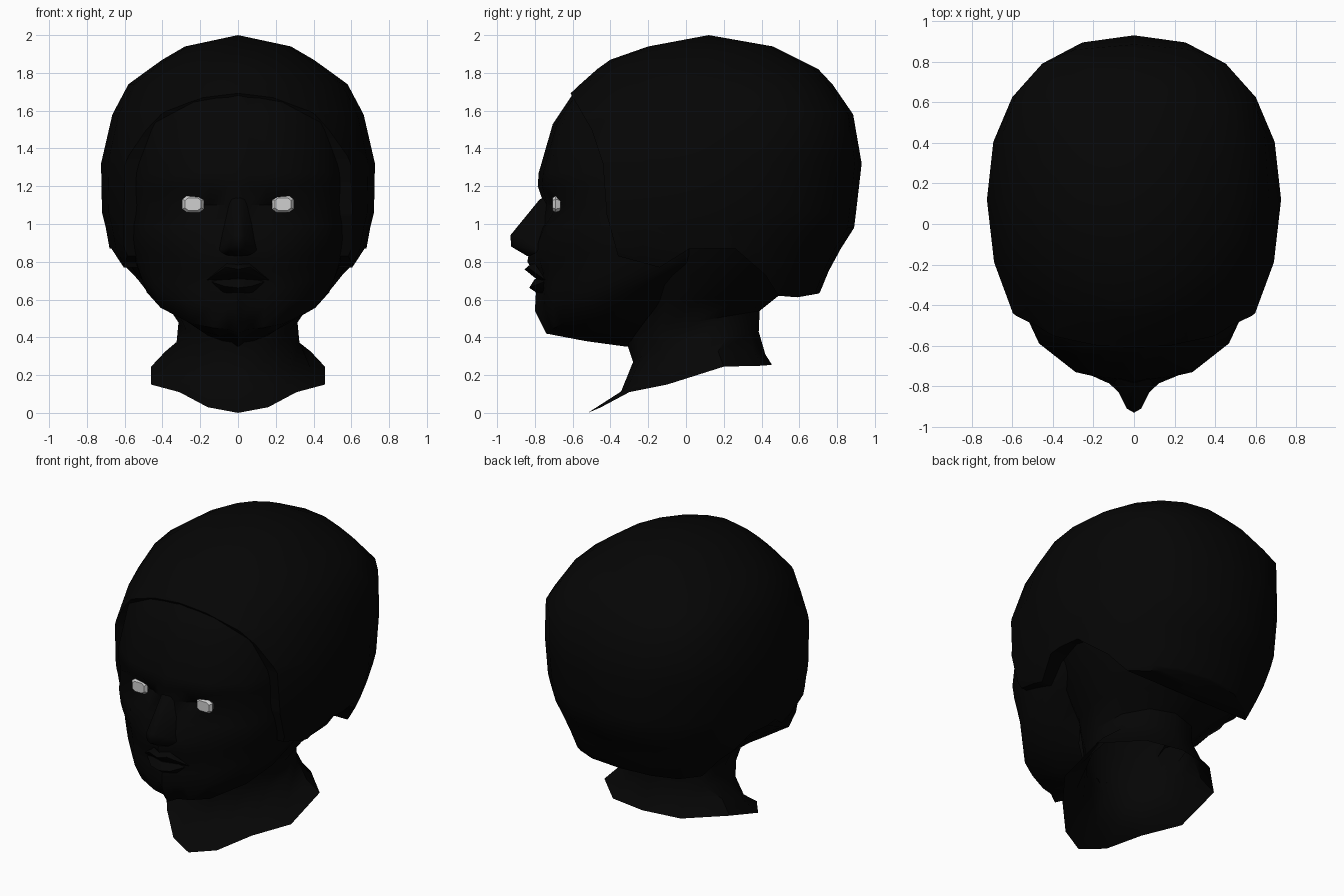
import bpy, bmesh, math

if "Cube" in bpy.data.objects:
    bpy.data.objects.remove(bpy.data.objects["Cube"])


def material(name, value):
    m = bpy.data.materials.new(name)
    m.diffuse_color = (value, value, value, 1)
    m.use_nodes = True
    m.node_tree.nodes["Principled BSDF"].inputs["Base Color"].default_value = m.diffuse_color
    return m


BLACK = material("matte black", 0.0016)
WHITE = material("eye white", 0.62)


def finish(name, bm, mat, angle=50):
    bmesh.ops.recalc_face_normals(bm, faces=bm.faces[:])
    me = bpy.data.meshes.new(name)
    bm.to_mesh(me)
    bm.free()
    me.materials.append(mat)
    ob = bpy.data.objects.new(name, me)
    bpy.context.collection.objects.link(ob)
    smooth(ob, angle)
    return ob


def smooth(ob, angle):
    bpy.ops.object.select_all(action='DESELECT')
    ob.select_set(True)
    bpy.context.view_layer.objects.active = ob
    bpy.ops.object.shade_smooth_by_angle(angle=math.radians(angle))


def power(value, e):
    return math.copysign(abs(value) ** e, value)


def loft(bm, rows, closed):
    """Join rows of points into quads and return the vertex rows."""
    vr = [[bm.verts.new(p) for p in row] for row in rows]
    n = len(vr[0])
    for a, b in zip(vr, vr[1:]):
        for i in range(n if closed else n - 1):
            j = (i + 1) % n
            bm.faces.new((a[i], a[j], b[j], b[i]))
    return vr


def hull(name, points, mat, angle=40):
    """Convex solid from half of its points, mirrored in x."""
    bm = bmesh.new()
    for x, y, z in points:
        bm.verts.new((x, y, z))
        if x:
            bm.verts.new((-x, y, z))
    bmesh.ops.convex_hull(bm, input=bm.verts[:])
    loose = [v for v in bm.verts if not v.link_faces]
    bmesh.ops.delete(bm, geom=loose, context='VERTS')
    return finish(name, bm, mat, angle)


# Hair: skull volume made of rings (z, front y, back y, half width, back squareness)
SKULL = [(.58, -.6, .66, .52, .78), (.64, -.7, .71, .55, .78), (.75, -.9, .755, .62, .86),
         (.87, -1.0, .82, .68, .92), (.98, -.95, .89, .70, .92), (1.06, -.90, .90, .72, .91),
         (1.32, -.88, .93, .725, .89), (1.58, -.73, .885, .665, .69),
         (1.74, -.56, .775, .58, .83), (1.82, -.47, .70, .47, .9),
         (1.87, -.40, .60, .40, .95), (1.94, -.20, .46, .28, 1.0)]
YC, N = 0.12, 20
rows = []
for z, f, b, w, sq in SKULL:
    row = []
    for i in range(N):
        t = 2 * math.pi * i / N
        s, c = math.sin(t), math.cos(t)
        e = sq if c > 0 else 1.06 if z > 1.7 else 1.0
        y = YC + ((b - YC) * c ** e if c > 0 else (YC - f) * c)
        row.append((w * power(s, e), y, z))
    rows.append(row)
bm = bmesh.new()
vr = loft(bm, rows, True)
apex = bm.verts.new((0, YC, 2.0))
for i in range(N):
    bm.faces.new((vr[-1][i], vr[-1][(i + 1) % N], apex))
bm.faces.new(vr[0])
hair = finish("hair", bm, BLACK)

# Hairline: side outline extruded across the head, kept by intersection
OUTLINE = [(-.8, 1.75), (-.61, 1.69), (-.5, 1.5), (-.44, 1.32), (-.42, 1.05),
           (-.36, .83), (-.14, .77), (.02, .87), (.26, .87), (.42, .73),
           (.49, .62), (.59, .612), (.72, .635), (1.2, .64), (1.2, 2.2), (-.8, 2.2)]
bm = bmesh.new()
vr = loft(bm, [[(x, y, z) for y, z in OUTLINE] for x in (-1, 1)], True)
for r in vr:
    bm.faces.new(r)
cutter = finish("hairline_cutter", bm, BLACK)
cutter.hide_render = True
bpy.context.view_layer.objects.active = hair
mod = hair.modifiers.new("hairline", 'BOOLEAN')
mod.operation, mod.solver, mod.object = 'INTERSECT', 'EXACT', cutter
bpy.ops.object.modifier_apply(modifier=mod.name)
bpy.data.objects.remove(cutter)
smooth(hair, 50)

# Face: rows (front z, front y, half width, back z, roundness)
FACE = [(.35, -.31, .33, .75, .8), (.38, -.53, .41, .75, .8), (.42, -.74, .525, .79, .8),
        (.54, -.80, .555, .83, .8), (.63, -.795, .575, .87, .8), (.73, -.795, .59, .90, .8),
        (.80, -.795, .595, .92, .85), (.86, -.79, .60, .95, .9), (.98, -.775, .60, 1.0, 1),
        (1.1, -.75, .60, 1.1, 1), (1.2, -.785, .60, 1.2, 1), (1.27, -.78, .60, 1.27, 1),
        (1.53, -.705, .56, 1.53, 1), (1.68, -.605, .47, 1.68, 1), (1.77, -.45, .30, 1.77, 1)]
U = [0, .1, .25, .48, .78, .92, 1, .85]      # sideways fraction
V = [0, .02, .03, .07, .25, .48, 1, 1.25]    # backward fraction
MUZZLE = {.73: (0, .005, .01), .80: (.045, .045, .02), .86: (.04, .03, .01)}
rows = []
for zf, f, w, zb, p in FACE:
    half = []
    for k, (u, v) in enumerate(zip(U, V)):
        v = v ** p
        shift = .05 if zf == 1.1 and k in (2, 3) else 0      # eye sockets
        if k < 3 and zf in MUZZLE:
            shift = -MUZZLE[zf][k]
        half.append((u * w, f - f * v + shift, zf + (zb - zf) * v ** .9))
    rows.append([(-x, y, z) for x, y, z in half[:0:-1]] + half)
bm = bmesh.new()
loft(bm, rows, False)
finish("face", bm, BLACK)

# Neck: collar rim and crease as half outlines, then rings
# (front y, front z, back y, back z, half width)
RIM = [(0, -.52, 0), (.16, -.45, .03), (.31, -.30, .11), (.46, -.10, .15),
       (.46, .20, .245), (.25, .41, .25), (0, .455, .255)]
CREASE = [(0, -.345, .11), (.14, -.31, .135), (.27, -.22, .175), (.385, -.05, .235),
          (.385, .17, .325), (.22, .36, .32), (0, .42, .31)]
NECK = [(-.28, .27, .385, .43, .325), (-.31, .36, .39, .54, .315),
        (-.30, .58, .49, .62, .40), (-.30, .72, .62, .74, .54), (-.30, .88, .72, .88, .63)]
rows = [h + [(-x, y, z) for x, y, z in h[5:0:-1]] for h in (RIM, CREASE)]
for f, zf, b, zb, w in NECK:
    row = []
    for i in range(12):
        t = 2 * math.pi * i / 12
        s = (1 - math.cos(t)) / 2
        row.append((w * power(math.sin(t), .95), f + (b - f) * s, zf + (zb - zf) * s ** .6))
    rows.append(row)
bm = bmesh.new()
loft(bm, rows, True)
finish("neck", bm, BLACK, 40)

# Nose
hull("nose", [(.035, -.735, 1.15), (0, -.775, 1.13), (.035, -.91, .94), (0, -.93, .94),
              (.04, -.90, .88), (0, -.925, .88), (.105, -.77, .86), (.08, -.75, .97),
              (0, -.84, .83), (.06, -.82, .835)], BLACK, 50)

# Lips
hull("upper_lip", [(.17, -.74, .70), (.065, -.84, .772), (0, -.855, .76),
                   (0, -.80, .715), (.06, -.80, .79), (0, -.82, .79)], BLACK)
hull("lower_lip", [(.16, -.735, .70), (.07, -.815, .67), (0, -.83, .662), (0, -.79, .635),
                   (.08, -.75, .635), (0, -.80, .71)], BLACK)

# Eyes: flattened bevelled blocks
for side, label in ((-1, "right_eye"), (1, "left_eye")):
    rows = []
    for y, k in ((-.665, .8), (-.69, 1), (-.708, .75)):
        rows.append([(side * .238 + .06 * k * power(math.cos(a), .6), y,
                      1.105 + .046 * k * power(math.sin(a), .6))
                     for a in (math.pi * (i + .5) / 4 for i in range(8))])
    bm = bmesh.new()
    vr = loft(bm, rows, True)
    bm.faces.new(vr[0])
    bm.faces.new(vr[-1])
    finish(label, bm, WHITE, 30)
